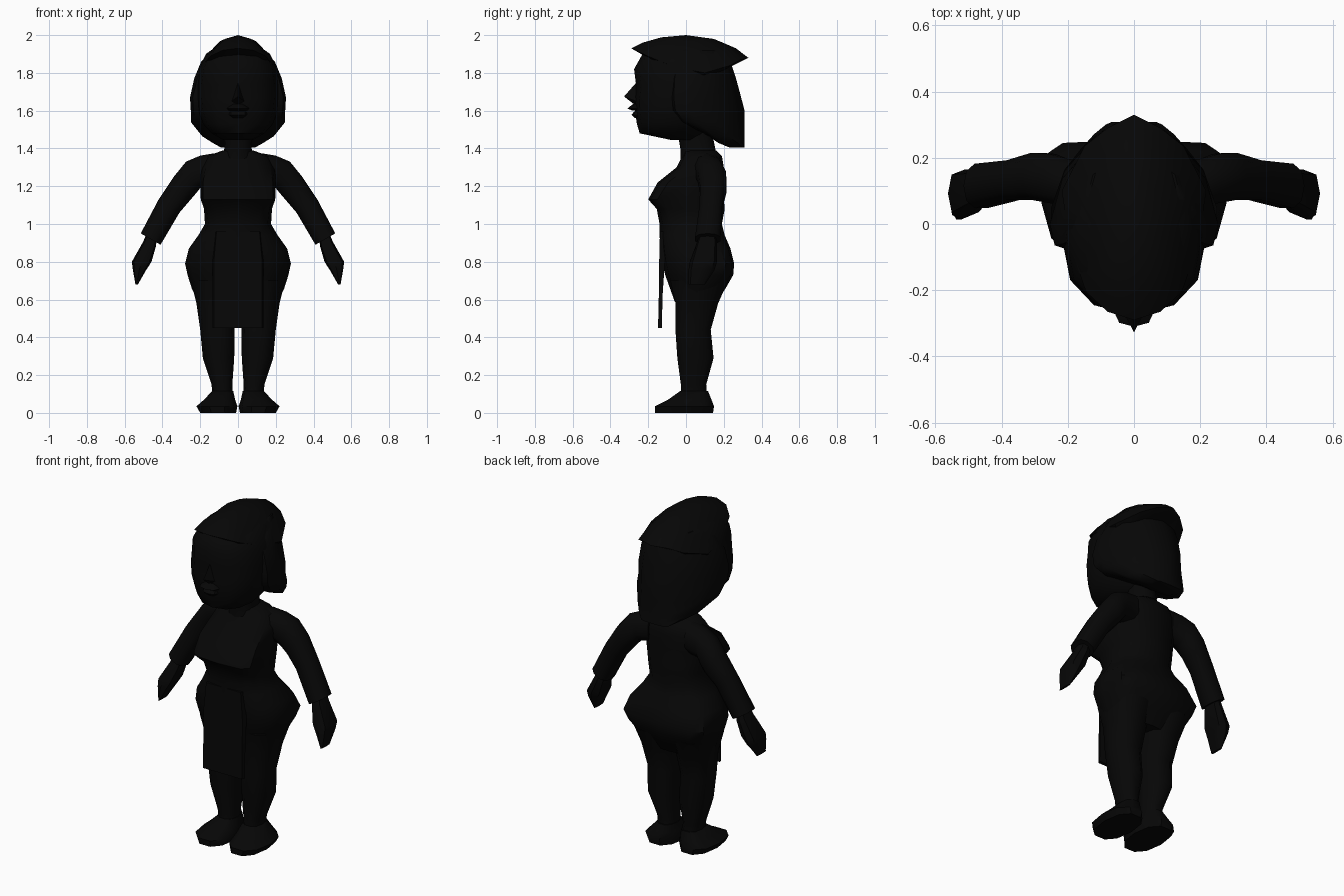
import bpy, bmesh, math

black = bpy.data.materials.new("black")
black.diffuse_color = (0.002, 0.002, 0.002, 1)


def finish(name, bm, smooth=45, mirror=False):
    bmesh.ops.recalc_face_normals(bm, faces=bm.faces[:])
    me = bpy.data.meshes.new(name)
    bm.to_mesh(me)
    bm.free()
    me.materials.append(black)
    ob = bpy.data.objects.new(name, me)
    bpy.context.collection.objects.link(ob)
    bpy.ops.object.select_all(action='DESELECT')
    ob.select_set(True)
    bpy.context.view_layer.objects.active = ob
    bpy.ops.object.shade_smooth_by_angle(angle=math.radians(smooth))
    if mirror:
        ob.modifiers.new("mirror", 'MIRROR').use_mirror_merge = False
    return ob


def bridge(bm, a, b):
    n = len(a)
    for i in range(n):
        bm.faces.new((a[i], a[(i + 1) % n], b[(i + 1) % n], b[i]))


def loft(name, rings, n=12, power=0.85, mirror=False):
    """Skin over rings (x0, x1, y0, y1, z0, z1, front squareness, back squareness, widest y)."""
    bm = bmesh.new()
    loops = []
    for r in rings:
        x0, x1, y0, y1, z0 = r[:5]
        z1 = r[5] if len(r) > 5 else z0
        front, back = r[6:8] if len(r) > 6 else (power, power)
        ym = r[8] if len(r) > 8 else (y0 + y1) / 2
        loop = []
        for i in range(n):
            t = 2 * math.pi * i / n
            c, s = round(math.cos(t), 6), round(math.sin(t), 6)
            p, depth = (front, ym - y0) if s < 0 else (back, y1 - ym)
            c = math.copysign(abs(c) ** p, c)
            s = math.copysign(abs(s) ** p, s)
            u = (1 + c) / 2
            loop.append(bm.verts.new((x0 + (x1 - x0) * u, ym + depth * s,
                                      z0 + (z1 - z0) * u)))
        loops.append(loop)
    for a, b in zip(loops, loops[1:]):
        bridge(bm, a, b)
    bm.faces.new(loops[0])
    bm.faces.new(loops[-1])
    return finish(name, bm, mirror=mirror)


def sym(rows):
    """Half width, front, back, height[, squareness pair, widest y] -> centred rings."""
    return [(-r[0], r[0], r[1], r[2], r[3], r[3]) + (r[4:] or (.85, .85)) for r in rows]


# Torso, from hips up to the shoulders: boxy at the back of the hips and front of the chest
loft("torso", sym([
    (.21, -.06, .165, .59, .8, .85), (.245, -.085, .21, .66, .8, .75),
    (.267, -.11, .25, .73, .8, .55), (.28, -.125, .255, .79, .8, .38),
    (.26, -.135, .235, .87, .8, .5), (.21, -.14, .205, .94, .8, .7),
    (.175, -.14, .19, 1.0, .75, .8), (.18, -.155, .205, 1.08, .55, .8),
    (.197, -.2, .20, 1.13, .4, .8), (.20, -.15, .20, 1.22, .55, .8),
    (.195, -.05, .20, 1.30), (.16, -.02, .19, 1.36), (.08, -.01, .16, 1.39)]))

# Neck
loft("neck", sym([(.085, -.03, .17, 1.34), (.072, -.03, .155, 1.40),
                  (.08, -.05, .13, 1.52)]))

# Head
loft("head", sym([
    (.08, -.08, .05, 1.445), (.14, -.245, .10, 1.48), (.185, -.26, .14, 1.53),
    (.21, -.27, .17, 1.60), (.218, -.272, .19, 1.67), (.218, -.265, .21, 1.74),
    (.205, -.275, .21, 1.82), (.17, -.23, .20, 1.90), (.10, -.12, .15, 1.95)]),
    power=1)

# Nose: small wedge with its tip forward
bm = bmesh.new()
tip = bm.verts.new((0, -.328, 1.675))
base = [bm.verts.new(p) for p in ((0, -.262, 1.75), (.04, -.25, 1.645),
                                  (0, -.27, 1.63), (-.04, -.25, 1.645))]
for i in range(4):
    bm.faces.new((tip, base[i], base[(i + 1) % 4]))
bm.faces.new(base)
finish("nose", bm)

# Lips
loft("upper_lip", sym([(.05, -.285, -.22, 1.60), (.06, -.31, -.22, 1.612),
                       (.03, -.28, -.22, 1.635)]), n=8)
loft("lower_lip", sym([(.03, -.27, -.22, 1.56), (.05, -.288, -.22, 1.578),
                       (.05, -.275, -.22, 1.595)]), n=8)

# Hair: widest beside the cheeks, tapering to a ridge along the middle of the back
loft("hair", sym([
    (.09, .23, .31, 1.405, .4, .4, .27), (.135, .17, .31, 1.43, .8, .8, .22),
    (.19, .12, .31, 1.465, .8, 1.1, .15), (.25, -.03, .31, 1.54, .6, 1.2, .05),
    (.25, -.08, .31, 1.60, .4, 1.2, .02), (.254, -.085, .292, 1.67, .4, 1.1, 0),
    (.232, -.085, .265, 1.77, .5, 1, 0), (.195, -.08, .235, 1.86, .6, 1, .03),
    (.14, -.03, .20, 1.92)]))

# Cap: pointed rim with a domed top
half = [(0, -.29, 1.93), (.08, -.265, 1.92), (.145, -.205, 1.89), (.195, -.06, 1.83),
        (.218, .10, 1.80), (.15, .235, 1.84), (.08, .29, 1.87), (0, .33, 1.88)]
rim = half + [(-x, y, z) for x, y, z in half[-2:0:-1]]
bm = bmesh.new()
loops = []
for s, drop in ((1, 1), (.8, .58), (.45, .17)):
    loops.append([bm.verts.new((x * s, y * s, 2 - (2 - z) * drop)) for x, y, z in rim])
for a, b in zip(loops, loops[1:]):
    bridge(bm, a, b)
inner = [bm.verts.new((x * .75, y * .7, z - .05)) for x, y, z in rim]
bridge(bm, inner, loops[0])
for loop, p in ((loops[-1], (0, 0, 2)), (inner, (0, 0, 1.82))):
    c = bm.verts.new(p)
    for i in range(len(loop)):
        bm.faces.new((loop[i], loop[(i + 1) % len(loop)], c))
finish("cap", bm)

# Sleeved arms
loft("arms", [
    (.12, .12, .03, .19, 1.20, 1.375), (.20, .20, .05, .20, 1.19, 1.362),
    (.22, .275, .06, .215, 1.165, 1.33), (.25, .34, .07, .218, 1.13, 1.25),
    (.31, .42, .07, .195, 1.06, 1.13), (.41, .515, .045, .185, .89, .95)],
    n=10, mirror=True)

# Hands
loft("hands", [
    (.43, .485, .07, .16, .92, .95), (.435, .50, .055, .165, .88, .91),
    (.458, .562, .02, .165, .80, .80), (.49, .557, .013, .15, .75, .76),
    (.53, .543, .013, .10, .68, .68)], n=8, power=.7, mirror=True)

# Legs
loft("legs", [
    (.005, .25, -.09, .23, .70), (.008, .22, -.06, .175, .58),
    (.018, .20, -.06, .135, .44), (.02, .186, -.05, .15, .29),
    (.03, .14, -.03, .11, .15), (.027, .135, -.03, .115, .09)],
    n=10, mirror=True)

# Feet
loft("feet", [
    (.01, .20, -.17, .15, 0), (.003, .22, -.172, .155, .035),
    (.015, .18, -.10, .14, .07), (.025, .137, -.035, .12, .115)],
    n=10, mirror=True)

# Apron hanging down the front
bm = bmesh.new()
loops = []
for z, w, y, t in ((.45, .135, -.148, .02), (.62, .135, -.144, .02),
                   (.80, .135, -.142, .03), (.96, .12, -.138, .03)):
    loops.append([bm.verts.new(p) for p in ((-w, y + t, z), (-w * .95, y, z),
                                            (w * .95, y, z), (w, y + t, z))])
for a, b in zip(loops, loops[1:]):
    bridge(bm, a, b)
bm.faces.new(loops[0])
bm.faces.new(loops[-1])
finish("apron", bm)
